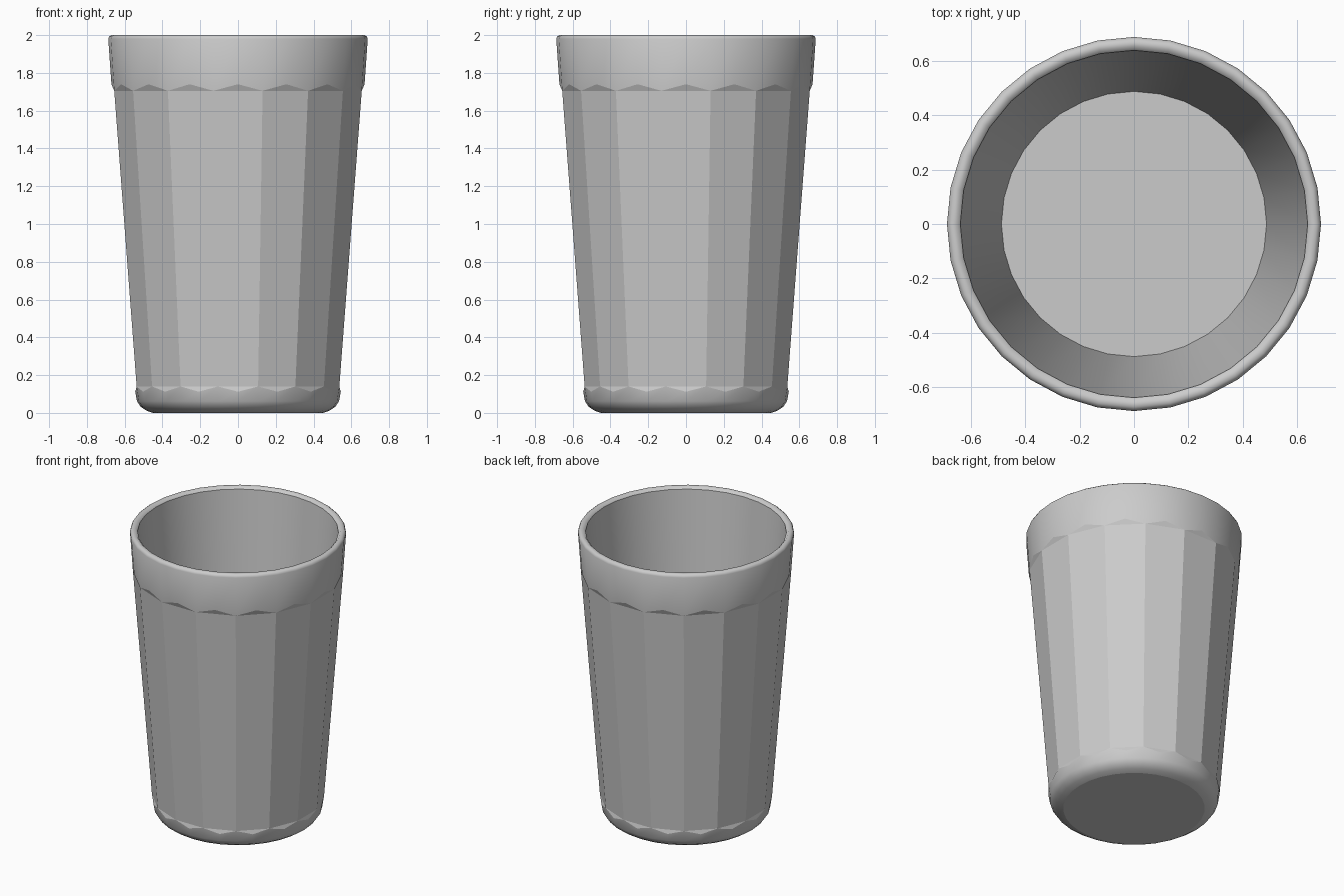
import bpy, bmesh, math

if "Cube" in bpy.data.objects:
    bpy.data.objects.remove(bpy.data.objects["Cube"])

N = 32  # round sections have 32 sides; the body has 16 flat facets
bm = bmesh.new()


def ring(r, z, r_mid=None, z_mid=None):
    """Ring of N verts; even verts (facet centres) may get their own radius/height."""
    out = []
    for i in range(N):
        a = 2 * math.pi * i / N
        mid = i % 2 == 0
        rr = r_mid if mid and r_mid else r
        zz = z_mid if mid and z_mid else z
        out.append(bm.verts.new((rr * math.cos(a), rr * math.sin(a), zz)))
    return out


def face(verts, smooth):
    bm.faces.new(verts).smooth = smooth


def bridge(a, b):
    for i in range(N):
        j = (i + 1) % N
        face((a[i], a[j], b[j], b[i]), True)


def loft(rings):
    for a, b in zip(rings, rings[1:]):
        bridge(a, b)


# Rounded foot, ending in a zigzag where it meets the facets
foot = [ring(r, z) for r, z in
        ((0.45, 0.0), (0.485, 0.012), (0.515, 0.032), (0.535, 0.062))]
foot.append(ring(0.547, 0.14, 0.544, 0.112))
loft(foot)
face(foot[0][::-1], False)

# Rim band, rounded lip, inner wall and floor
band = ring(0.668, 1.705, 0.670, 1.74)
rim = [band] + [ring(r, z) for r, z in
                ((0.687, 1.98), (0.682, 1.992), (0.671, 2.0), (0.652, 2.0),
                 (0.638, 1.985), (0.487, 0.11))]
loft(rim)
face(rim[-1], False)

# Flat facets with the small triangular ledges above and below
low = foot[-1]
for i in range(1, N, 2):
    m, j = (i + 1) % N, (i + 2) % N
    face((low[i], low[j], band[j], band[i]), False)
    face((low[i], low[m], low[j]), False)
    face((band[i], band[j], band[m]), False)

bmesh.ops.recalc_face_normals(bm, faces=bm.faces)
# Crisp edge where the lip turns into the inner wall
inner = set(rim[-2])
for e in bm.edges:
    if e.verts[0] in inner and e.verts[1] in inner:
        e.smooth = False

mesh = bpy.data.meshes.new("faceted_tumbler")
bm.to_mesh(mesh)
bm.free()
obj = bpy.data.objects.new("faceted_tumbler", mesh)
bpy.context.collection.objects.link(obj)
